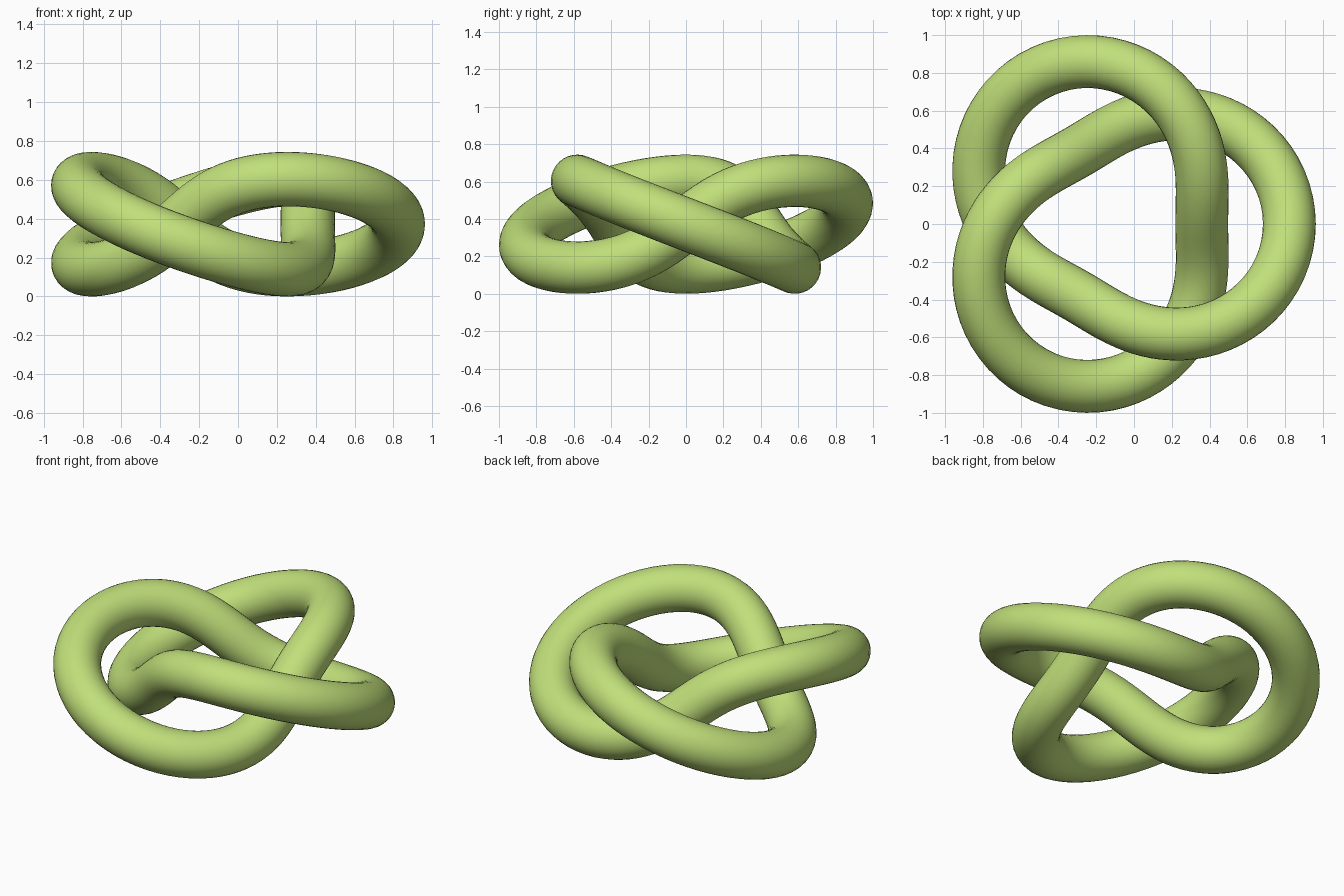
import bpy
import math

if "Cube" in bpy.data.objects:
    bpy.data.objects.remove(bpy.data.objects["Cube"])

MAJOR, MINOR, TUBE = 0.672, 0.232, 0.14   # ring radius, winding radius, tube radius
OFFSET_X = -0.0815                        # shifts the knot so its bounds are centred
STEPS = 192

green = bpy.data.materials.new("light green")
green.diffuse_color = (0.53, 0.74, 0.195, 1.0)
green.use_nodes = True
green.node_tree.nodes["Principled BSDF"].inputs["Base Color"].default_value = green.diffuse_color

# Closed centre line: a trefoil winding three times round a ring
curve = bpy.data.curves.new("trefoil_knot", "CURVE")
curve.dimensions = "3D"
curve.twist_mode = "MINIMUM"
curve.bevel_depth = TUBE
curve.bevel_resolution = 14
spline = curve.splines.new("POLY")
spline.points.add(STEPS - 1)
for i, point in enumerate(spline.points):
    t = 2 * math.pi * i / STEPS
    r = MAJOR + MINOR * math.cos(3 * t)
    point.co = (OFFSET_X + r * math.cos(2 * t),
                r * math.sin(2 * t),
                TUBE + MINOR - MINOR * math.sin(3 * t), 1.0)
spline.use_cyclic_u = True
spline.use_smooth = True
curve.materials.append(green)

# Turn the swept tube into a smooth mesh
knot = bpy.data.objects.new("trefoil_knot", curve)
bpy.context.collection.objects.link(knot)
bpy.context.view_layer.objects.active = knot
knot.select_set(True)
bpy.ops.object.convert(target="MESH")
bpy.ops.object.shade_smooth()
